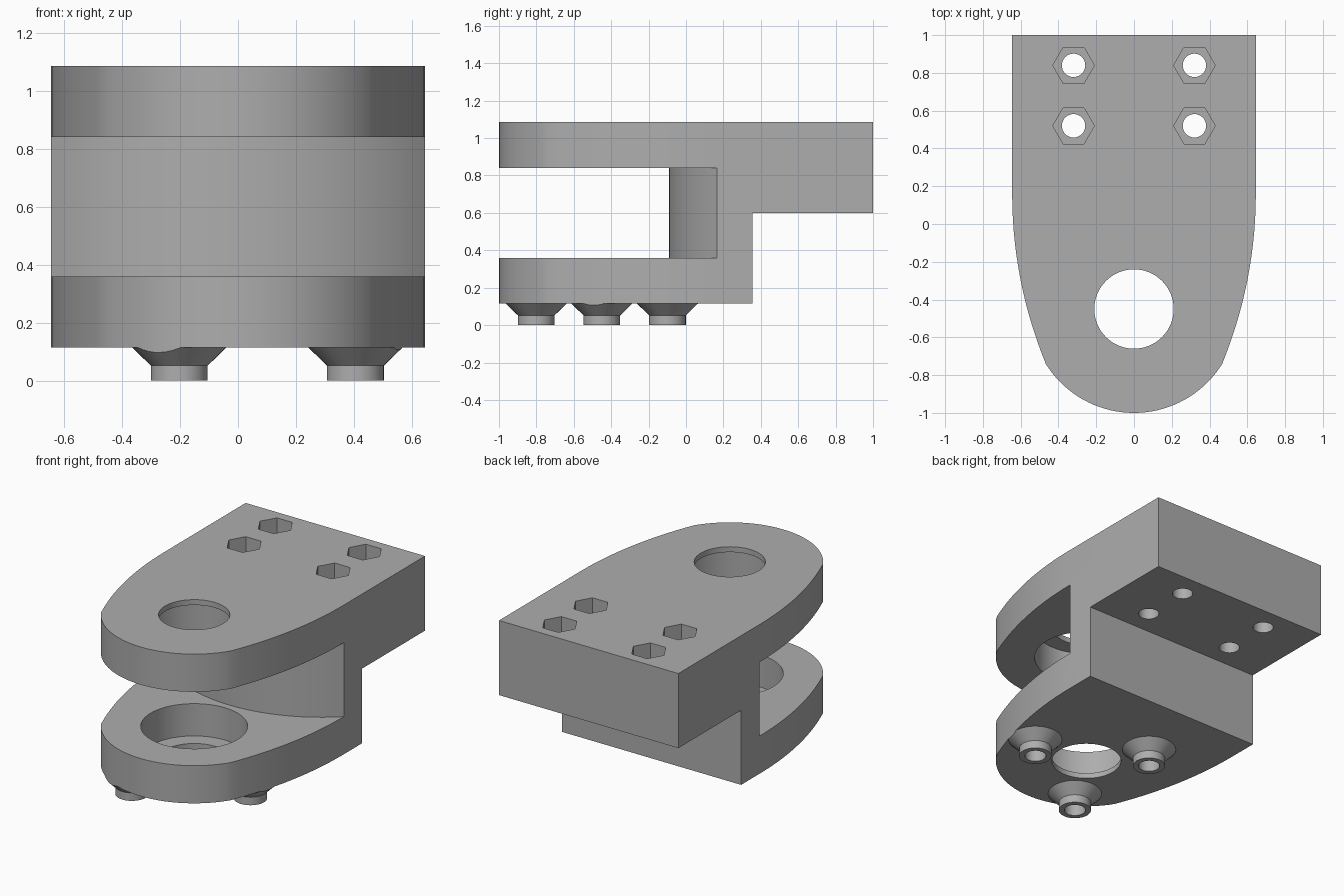
import bpy, bmesh
from math import sin, cos, pi, radians, sqrt, atan2

if "Cube" in bpy.data.objects:
    bpy.data.objects.remove(bpy.data.objects["Cube"], do_unlink=True)

W, BORE_Y = 0.645, -0.45          # half width, pin bore centre
Z0, Z1, Z2, Z3, Z_STEP = 0.115, 0.36, 0.84, 1.085, 0.6

grey = bpy.data.materials.new("matte grey")
grey.use_nodes = True
colour = (0.42, 0.42, 0.42, 1)
grey.diffuse_color = colour
bsdf = next(n for n in grey.node_tree.nodes if n.type == "BSDF_PRINCIPLED")
bsdf.inputs["Base Color"].default_value = colour


def make(name, bm):
    bmesh.ops.recalc_face_normals(bm, faces=bm.faces[:])
    mesh = bpy.data.meshes.new(name)
    bm.to_mesh(mesh)
    bm.free()
    mesh.materials.append(grey)
    obj = bpy.data.objects.new(name, mesh)
    bpy.context.collection.objects.link(obj)
    return obj


def prism(name, points, low, high):
    bm = bmesh.new()
    face = bm.faces.new([bm.verts.new((x, y, low)) for x, y in points])
    new = bmesh.ops.extrude_face_region(bm, geom=[face])["geom"]
    verts = [v for v in new if isinstance(v, bmesh.types.BMVert)]
    bmesh.ops.translate(bm, verts=verts, vec=(0, 0, high - low))
    return make(name, bm)


def ring(x, y, r, n=48):
    return [(x + r * cos(2 * pi * i / n), y + r * sin(2 * pi * i / n)) for i in range(n)]


def arc(cx, cy, r, start, end, n):
    return [(cx + r * cos(start + (end - start) * i / n),
             cy + r * sin(start + (end - start) * i / n)) for i in range(n + 1)]


def boolean(obj, cutters, operation="DIFFERENCE"):
    bpy.context.view_layer.objects.active = obj
    for cutter in cutters:
        cutter.hide_render = True
        mod = obj.modifiers.new("cut", "BOOLEAN")
        mod.operation, mod.solver, mod.object = operation, "EXACT", cutter
        bpy.ops.object.modifier_apply(modifier=mod.name)


# Plan outline: straight back, gently curved flanks, round nose
SIDE_R, SIDE_Y = 2.36, 0.16
nose_y = -0.74
nose_x = sqrt(0.55 ** 2 - (nose_y - BORE_Y) ** 2)
nose_a = atan2(nose_y - BORE_Y, nose_x)
flank = arc(W - SIDE_R, SIDE_Y, SIDE_R, 0, -radians(22.4), 14)[:-1]
nose = arc(0, BORE_Y, 0.55, nose_a, -pi - nose_a, 36)
outline = [(W, 1)] + flank + nose + [(-x, y) for x, y in reversed(flank)] + [(-W, 1)]

body = prism("clevis_body", outline, Z0, Z3)

# Slot with a bulging back wall, and the rear underside step
WALL_R, WALL_Y = 0.943, -0.09
half = atan2(0.7, sqrt(WALL_R ** 2 - 0.7 ** 2))
wall = arc(0, WALL_Y + WALL_R, WALL_R, -pi / 2 - half, -pi / 2 + half, 24)
cutters = [
    prism("slot_cutter", wall + [(0.7, -1.2), (-0.7, -1.2)], Z1, Z2),
    prism("step_cutter", [(-1, 0.355), (1, 0.355), (1, 1.2), (-1, 1.2)], 0, Z_STEP),
]

# Pin bore with wider recesses opening into the slot
cutters.append(prism("bore_cutter", ring(0, BORE_Y, 0.21, 64), 0, 1.2))
cutters.append(prism("recess_cutter", ring(0, BORE_Y, 0.315, 64), Z0 + 0.035, Z3 - 0.035))

# Bolt holes with hexagonal nut pockets
for x in (-0.32, 0.32):
    for y in (0.52, 0.84):
        cutters.append(prism("bolt_cutter", ring(x, y, 0.062, 32), 0.5, 1.2))
        cutters.append(prism("nut_cutter", ring(x, y, 0.11, 6), Z3 - 0.2, 1.2))

# Three flared bosses round the bore, trimmed to the outline, with blind holes
trim = prism("boss_trim", outline, -0.1, Z3)
bosses, drills = [], []
for i in range(3):
    a = 2 * pi * i / 3
    x, y = 0.405 * cos(a), BORE_Y + 0.405 * sin(a)
    bm = bmesh.new()
    rows = [[bm.verts.new((px, py, z)) for px, py in ring(x, y, r, 40)]
            for r, z in ((0.098, 0), (0.098, 0.052), (0.163, Z0))]
    for low, high in zip(rows, rows[1:]):
        for k in range(40):
            j = (k + 1) % 40
            bm.faces.new((low[k], low[j], high[j], high[k]))
    bm.faces.new(rows[0])
    bm.faces.new(rows[-1])
    boss = make("boss_%d" % (i + 1), bm)
    drill = prism("drill_cutter", ring(x, y, 0.064, 32), -0.1, 0.2)
    boolean(boss, [trim], "INTERSECT")
    boolean(boss, [drill])
    bosses.append(boss)
    drills.append(drill)

boolean(body, cutters + drills)
for helper in cutters + drills + [trim]:
    bpy.data.objects.remove(helper, do_unlink=True)

# Smooth curved walls, keep machined edges crisp
bpy.ops.object.select_all(action="DESELECT")
for obj in [body] + bosses:
    obj.select_set(True)
bpy.context.view_layer.objects.active = body
bpy.ops.object.shade_smooth_by_angle(angle=radians(30))
